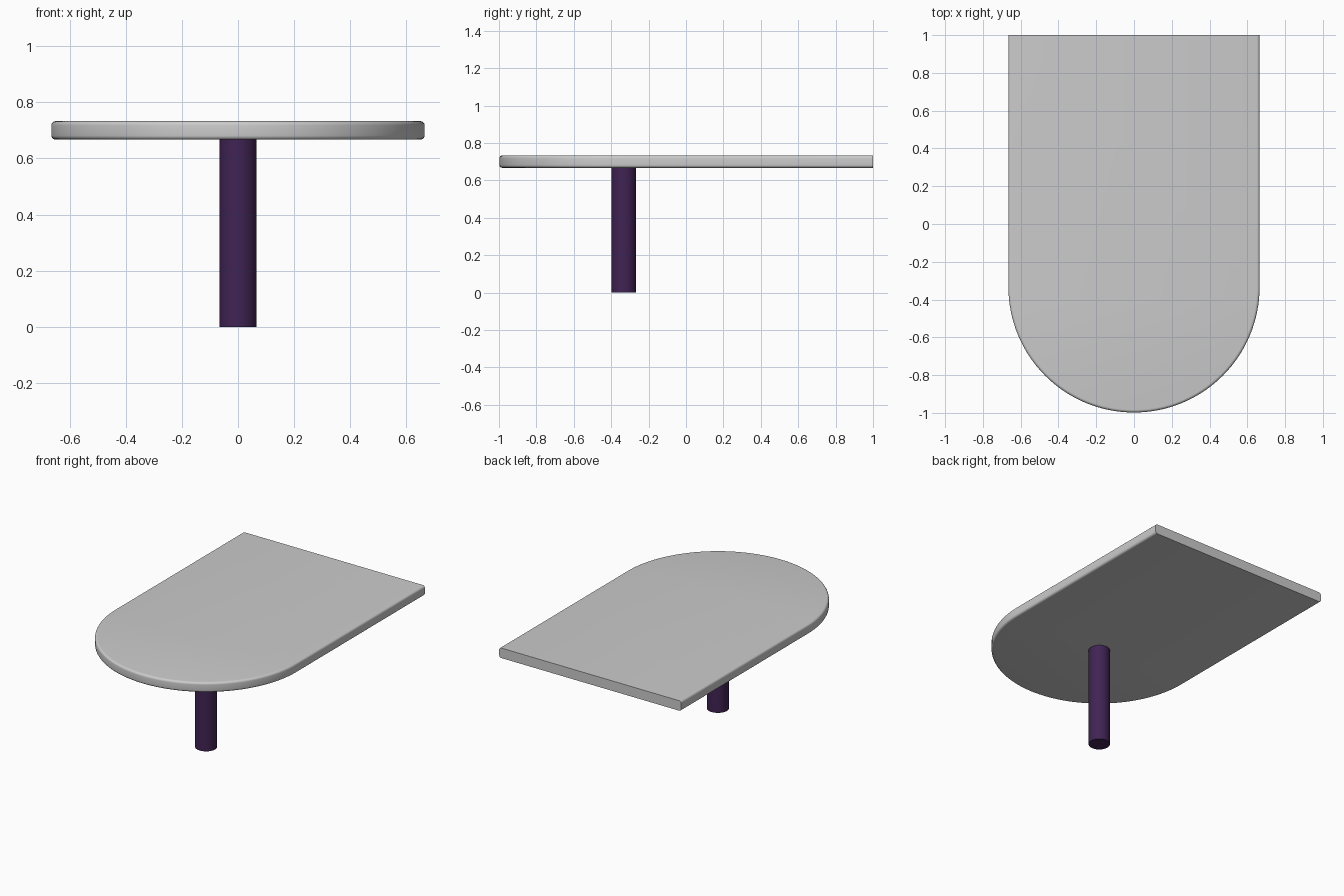
import bpy, bmesh, math

cube = bpy.data.objects.get("Cube")
if cube:
    bpy.data.objects.remove(cube, do_unlink=True)

RADIUS, CENTRE_Y, BACK_Y = 0.665, -0.333, 1.0
BOTTOM, TOP, ROUND = 0.667, 0.733, 0.015


def material(name, colour):
    mat = bpy.data.materials.new(name)
    mat.use_nodes = True
    mat.diffuse_color = colour
    mat.node_tree.nodes["Principled BSDF"].inputs["Base Color"].default_value = colour
    return mat


def smooth(obj):
    bpy.ops.object.select_all(action="DESELECT")
    obj.select_set(True)
    bpy.context.view_layer.objects.active = obj
    bpy.ops.object.shade_smooth_by_angle(angle=math.radians(35))


def outline(radius, segments=64):
    """Square back, half-round front."""
    arc = [(radius * math.cos(math.pi * i / segments),
            CENTRE_Y - radius * math.sin(math.pi * i / segments))
           for i in range(segments + 1)]
    return [(radius, BACK_Y)] + arc + [(-radius, BACK_Y)]


# Tabletop: stacked outlines, rounded along the sides and front, flat at the back
steps = 5
angles = [math.pi / 2 * i / steps for i in range(steps + 1)]
lower = [(RADIUS - ROUND * (1 - math.sin(a)), BOTTOM + ROUND * (1 - math.cos(a))) for a in angles]
upper = [(r, BOTTOM + TOP - z) for r, z in reversed(lower)]
bm = bmesh.new()
rings = [[bm.verts.new((x, y, z)) for x, y in outline(r)] for r, z in lower + upper]
for a, b in zip(rings, rings[1:]):
    for i in range(len(a) - 1):
        bm.faces.new((a[i], a[i + 1], b[i + 1], b[i]))
bm.faces.new(rings[0])
bm.faces.new(rings[-1])
bm.faces.new([r[0] for r in rings] + [r[-1] for r in reversed(rings)])
bmesh.ops.recalc_face_normals(bm, faces=bm.faces)
mesh = bpy.data.meshes.new("tabletop")
bm.to_mesh(mesh)
bm.free()
tabletop = bpy.data.objects.new("tabletop", mesh)
bpy.context.collection.objects.link(tabletop)
mesh.materials.append(material("light grey", (0.6, 0.6, 0.6, 1)))
smooth(tabletop)

# Single round leg under the centre of the curved end
bpy.ops.mesh.primitive_cylinder_add(vertices=48, radius=0.066, depth=BOTTOM,
                                    location=(0, CENTRE_Y, BOTTOM / 2))
leg = bpy.context.object
leg.name = "leg"
leg.data.materials.append(material("dark purple", (0.052, 0.017, 0.088, 1)))
smooth(leg)
